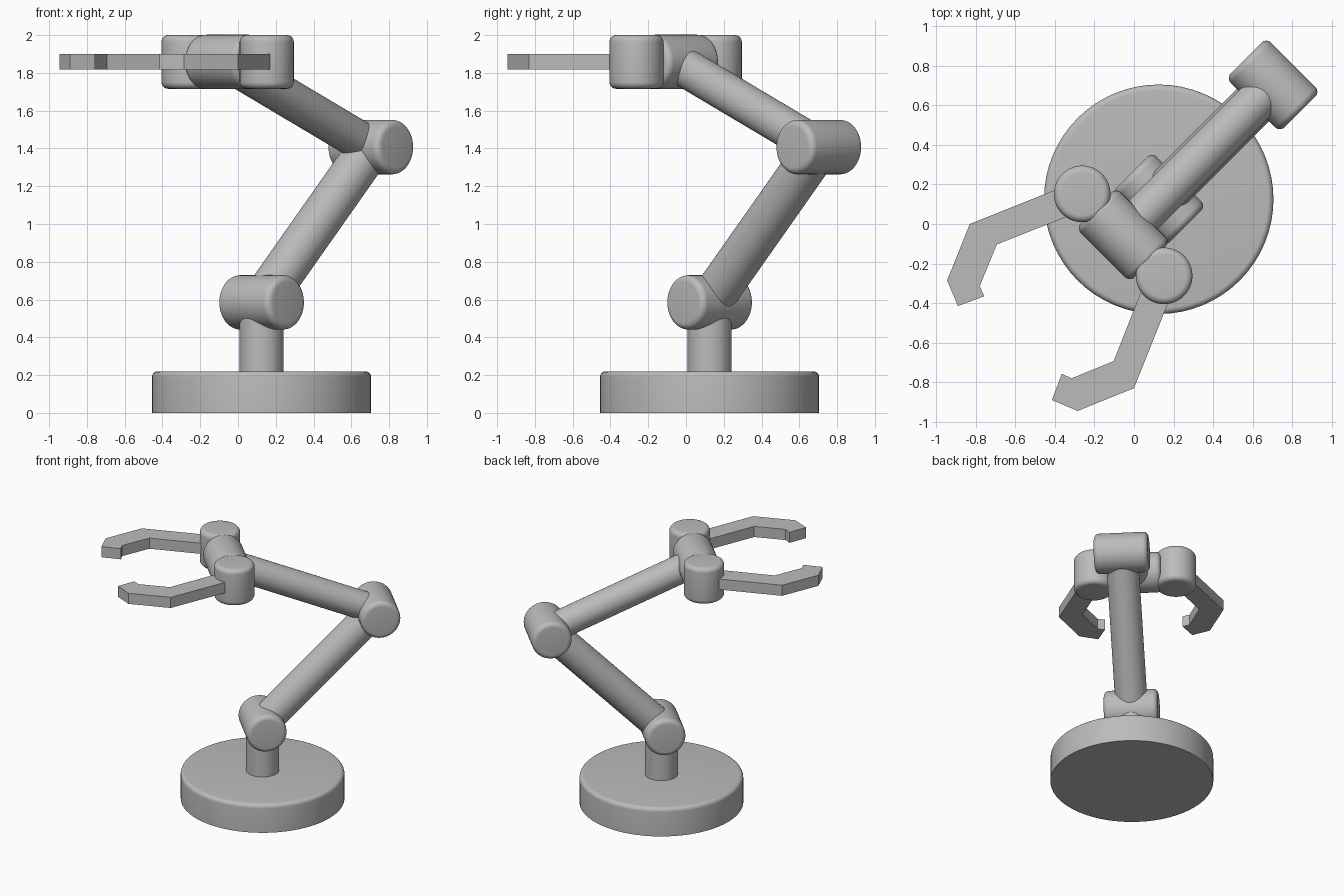
import bpy, bmesh
from mathutils import Vector, Matrix

if "Cube" in bpy.data.objects:
    bpy.data.objects.remove(bpy.data.objects["Cube"])

# Single plain grey
grey = bpy.data.materials.new("plain_grey")
grey.use_nodes = True
grey.diffuse_color = (0.5, 0.5, 0.5, 1)
grey.node_tree.nodes["Principled BSDF"].inputs["Base Color"].default_value = (0.5, 0.5, 0.5, 1)


def add_object(name, bm, smooth):
    bmesh.ops.recalc_face_normals(bm, faces=bm.faces)
    mesh = bpy.data.meshes.new(name)
    bm.to_mesh(mesh)
    bm.free()
    mesh.materials.append(grey)
    obj = bpy.data.objects.new(name, mesh)
    bpy.context.collection.objects.link(obj)
    if smooth:
        bpy.ops.object.select_all(action="DESELECT")
        obj.select_set(True)
        bpy.context.view_layer.objects.active = obj
        bpy.ops.object.shade_smooth_by_angle()
    return obj


def rod(name, start, end, radius, bevel=0, both_ends=True):
    """Cylinder between two points, with optional rounded rims."""
    start, end = Vector(start), Vector(end)
    axis = end - start
    bm = bmesh.new()
    bmesh.ops.create_cone(bm, cap_ends=True, segments=64, radius1=radius,
                          radius2=radius, depth=axis.length)
    if bevel:
        rims = [e for e in bm.edges
                if abs(e.verts[0].co.z - e.verts[1].co.z) < 1e-5
                and (both_ends or e.verts[0].co.z > 0)]
        bmesh.ops.bevel(bm, geom=rims, offset=bevel, segments=6,
                        profile=0.5, affect="EDGES")
    turn = axis.to_track_quat("Z", "Y").to_matrix().to_4x4()
    bm.transform(Matrix.Translation((start + end) / 2) @ turn)
    return add_object(name, bm, True)


def finger(name, outline, bottom, top):
    """Flat gripper finger extruded from its plan outline."""
    bm = bmesh.new()
    face = bm.faces.new([bm.verts.new((x, y, bottom)) for x, y in outline])
    grown = bmesh.ops.extrude_face_region(bm, geom=[face])
    for v in grown["geom"]:
        if isinstance(v, bmesh.types.BMVert):
            v.co.z = top
    return add_object(name, bm, False)


# Pivot points of the arm and the direction of its hinge axes
shoulder = Vector((0.125, 0.125, 0.585))
elbow = Vector((0.703, 0.703, 1.407))
wrist = Vector((-0.055, -0.055, 1.858))
hinge = Vector((1, -1, 0)).normalized()

# Base and post
rod("base", (0.125, 0.125, 0), (0.125, 0.125, 0.22), 0.58, 0.03, both_ends=False)
rod("post", (0.125, 0.125, 0.18), shoulder, 0.117)

# Hinge barrels
for name, centre in (("shoulder_joint", shoulder), ("elbow_joint", elbow),
                     ("wrist_joint", wrist)):
    rod(name, centre - hinge * 0.193, centre + hinge * 0.193, 0.144, 0.035)

# Arm links
rod("lower_arm", shoulder, elbow, 0.115)
rod("upper_arm", elbow, wrist, 0.103)

# Gripper hubs and fingers, mirrored across the arm's plane
outline = [(-0.265, 0.226), (-0.83, 0.0), (-0.945, -0.285), (-0.89, -0.415),
           (-0.757, -0.365), (-0.78, -0.315), (-0.693, -0.103), (-0.265, 0.066)]
for side, sign, points in (("right", -1, outline),
                           ("left", 1, [(y, x) for x, y in outline])):
    hub = wrist + hinge * 0.293 * sign
    half = Vector((0, 0, 0.142))
    rod(side + "_gripper_hub", hub - half, hub + half, 0.143, 0.035)
    finger(side + "_finger", points, 1.817, 1.9)
